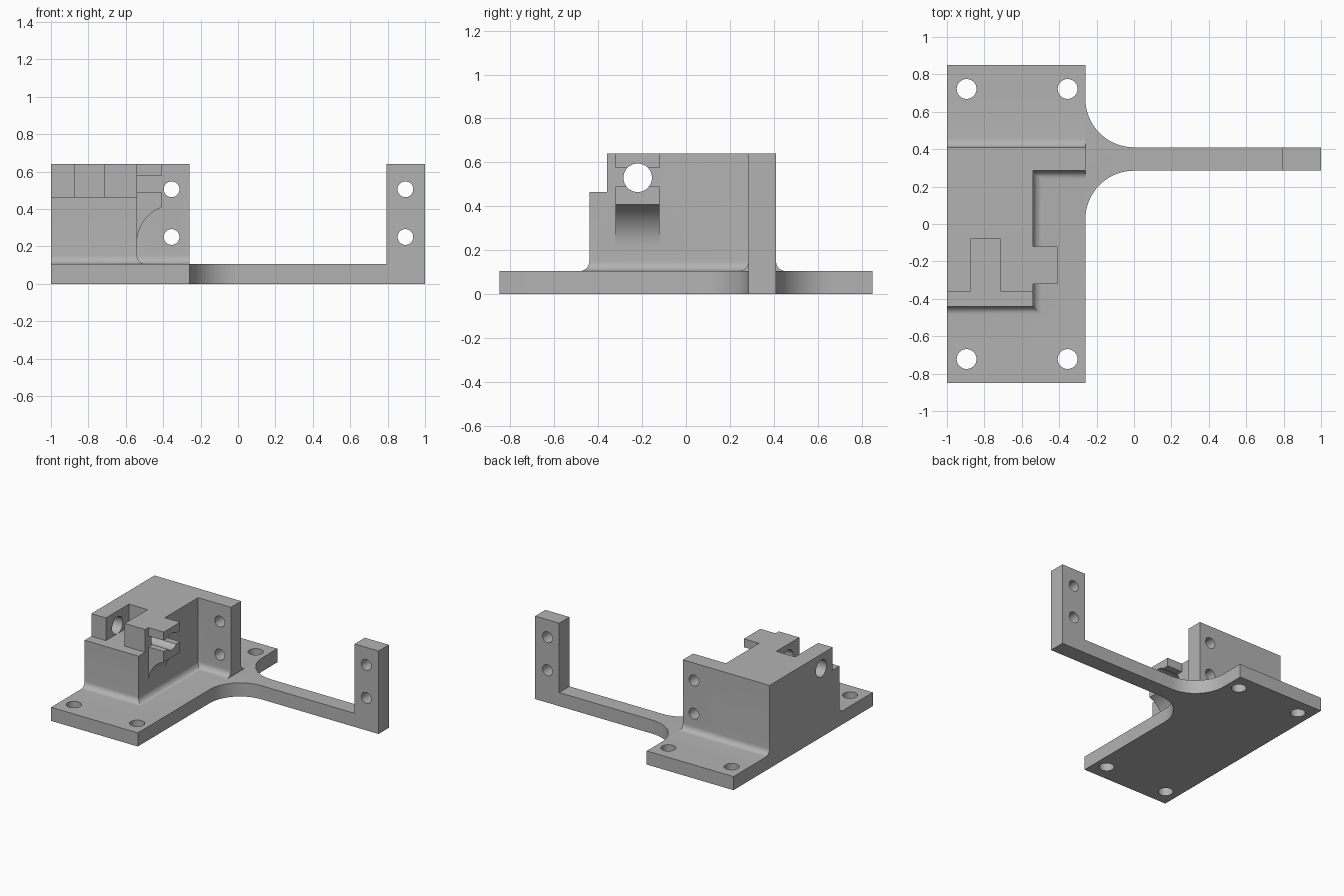
import bpy, bmesh, math
from mathutils import Vector

if "Cube" in bpy.data.objects:
    bpy.data.objects.remove(bpy.data.objects["Cube"])

grey = bpy.data.materials.new("plain grey")
grey.diffuse_color = (0.45, 0.45, 0.45, 1)
grey.use_nodes = True
grey.node_tree.nodes["Principled BSDF"].inputs["Base Color"].default_value = grey.diffuse_color

PLATE_T, TOP = 0.105, 0.64
WALL_Y0, WALL_Y1 = 0.285, 0.41
R_HOLE = 0.042


def finish(bm, name):
    bmesh.ops.recalc_face_normals(bm, faces=bm.faces[:])
    me = bpy.data.meshes.new(name)
    bm.to_mesh(me)
    bm.free()
    me.materials.append(grey)
    ob = bpy.data.objects.new(name, me)
    bpy.context.collection.objects.link(ob)
    return ob


def loft(name, rings):
    """Closed solid through matching rings of points, capped at both ends."""
    bm = bmesh.new()
    rows = [[bm.verts.new(p) for p in ring] for ring in rings]
    n = len(rows[0])
    for a, b in zip(rows, rows[1:]):
        for i in range(n):
            j = (i + 1) % n
            bm.faces.new((a[i], a[j], b[j], b[i]))
    bm.faces.new(rows[0])
    bm.faces.new(rows[-1][::-1])
    return finish(bm, name)


def prism(name, pts, axis, lo, hi):
    """Extrude a 2D profile along an axis."""
    place = {'x': lambda p, d: (d, p[0], p[1]),
             'y': lambda p, d: (p[0], d, p[1]),
             'z': lambda p, d: (p[0], p[1], d)}[axis]
    return loft(name, [[place(p, d) for p in pts] for d in (lo, hi)])


def arc(cx, cy, r, a0, a1, n=16):
    return [(cx + r * math.cos(math.radians(a0 + (a1 - a0) * i / n)),
             cy + r * math.sin(math.radians(a0 + (a1 - a0) * i / n)))
            for i in range(n + 1)]


def box(name, x0, x1, y0, y1, z0, z1):
    return prism(name, [(x0, y0), (x1, y0), (x1, y1), (x0, y1)], 'z', z0, z1)


def hole(name, a, b, r, axis, lo, hi):
    return prism(name, arc(a, b, r, 0, 360, 40)[:-1], axis, lo, hi)


def fillet(name, path, r=0.045):
    """Concave base fillet along a path of (point, outward mitre)."""
    section = [(-0.02, PLATE_T - 0.02), (r, PLATE_T - 0.02)]
    section += arc(r, PLATE_T + r, r, 270, 180, 8)
    section += [(-0.02, PLATE_T + r)]
    return loft(name, [[(x + nx * d, y + ny * d, z) for d, z in section]
                       for (x, y), (nx, ny) in path])


def boolean(target, tool, op):
    m = target.modifiers.new(op, 'BOOLEAN')
    m.operation, m.solver, m.object = op, 'EXACT', tool
    bpy.ops.object.select_all(action='DESELECT')
    bpy.context.view_layer.objects.active = target
    target.select_set(True)
    bpy.ops.object.modifier_apply(modifier=m.name)
    bpy.data.objects.remove(tool)


# base plate with the thin arm blended in by two large radii
R = 0.26
outline = [(-1, -0.85), (-0.26, -0.85)]
outline += arc(0, WALL_Y0 - R, R, 180, 90)
outline += [(1, WALL_Y0), (1, WALL_Y1)]
outline += arc(0, WALL_Y1 + R, R, 270, 180)
outline += [(-0.26, 0.85), (-1, 0.85)]
bracket = prism("mounting_bracket", outline, 'z', 0, PLATE_T)

# corbelled clamp jaw profile
jaw = [(-0.6, 0.22)] + arc(-0.34, 0.22, 0.2, 180, 110.5, 14)
jaw += [(-0.41, 0.49), (-0.6, 0.49)]

solids = [
    # stepped main block
    prism("block", [(-0.44, 0.05), (WALL_Y1, 0.05), (WALL_Y1, TOP), (-0.36, TOP),
                    (-0.36, 0.465), (-0.44, 0.465)], 'x', -1, -0.54),
    box("wall", -0.6, -0.26, WALL_Y0, WALL_Y1, 0.05, TOP),
    box("end_post", 0.795, 1, WALL_Y0, WALL_Y1, 0.05, TOP),
    prism("lower_jaw", jaw, 'y', -0.32, -0.12),
    box("upper_jaw", -0.6, -0.41, -0.32, -0.12, 0.575, TOP),
    fillet("front_fillet", [((-1, -0.44), (0, -1)), ((-0.54, -0.44), (1, -1)),
                            ((-0.54, WALL_Y0), (1, -1)), ((-0.26, WALL_Y0), (0, -1))]),
    fillet("back_fillet", [((-1, WALL_Y1), (0, 1)), ((-0.26, WALL_Y1), (0, 1))]),
]
for s in solids:
    boolean(bracket, s, 'UNION')

# nut pocket, shaft bore and screw holes
cutters = [box("nut_pocket", -0.875, -0.715, -0.5, -0.08, 0.465, 0.8),
           hole("shaft_bore", -0.22, 0.53, 0.065, 'x', -1.1, -0.3)]
for x in (-0.895, -0.355):
    for y in (-0.722, 0.722):
        cutters.append(hole("plate_hole", x, y, 0.053, 'z', -0.1, 0.3))
for x in (-0.355, 0.895):
    for z in (0.25, 0.505):
        cutters.append(hole("screw_hole", x, z, R_HOLE, 'y', 0.2, 0.5))
for c in cutters:
    boolean(bracket, c, 'DIFFERENCE')

bpy.ops.object.select_all(action='DESELECT')
bpy.context.view_layer.objects.active = bracket
bracket.select_set(True)
bpy.ops.object.shade_smooth_by_angle(angle=math.radians(30))
